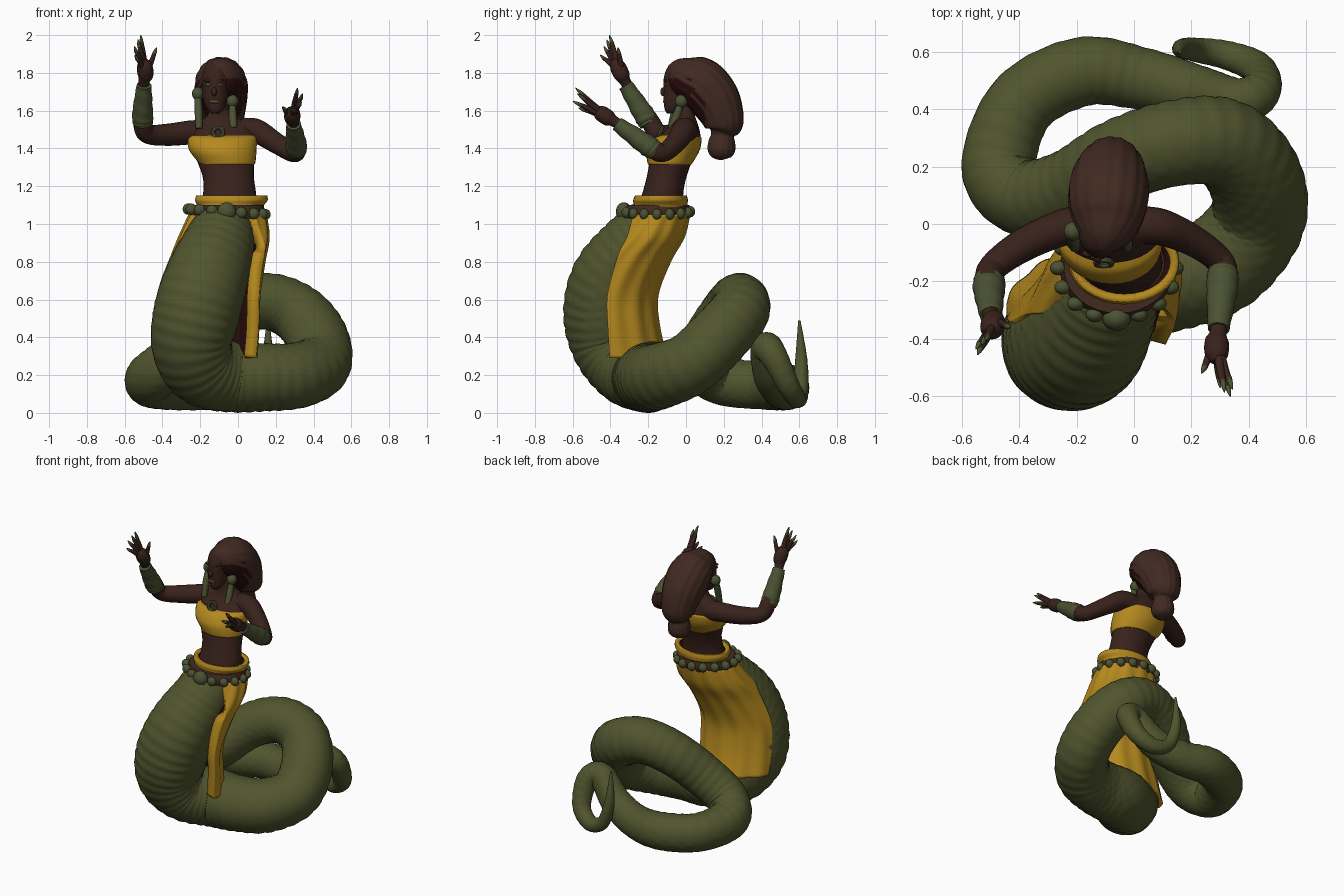
import bpy, math
from mathutils import Vector


def mat(name, r, g, b):
    m = bpy.data.materials.new(name)
    m.diffuse_color = (r, g, b, 1)
    return m


SCALE = mat("snake green", 0.08, 0.09, 0.027)
JADE = mat("jade green", 0.07, 0.084, 0.032)
SKIN = mat("brown skin", 0.04, 0.016, 0.011)
HAIR = mat("brown hair", 0.053, 0.023, 0.015)
GOLD = mat("golden cloth", 0.46, 0.25, 0.013)
MAROON = mat("dark maroon", 0.026, 0.004, 0.004)


def spline(rows, n):
    """Catmull-Rom through rows of numbers, n steps per span; yields (s, row)."""
    out, last = [], len(rows) - 1
    for k in range(last * n + 1):
        i = min(k // n, last - 1)
        t = k / n - i
        a, b, c, d = (rows[max(0, min(last, i + o))] for o in (-1, 0, 1, 2))
        out.append((k / n, [0.5 * (2 * q + (r - p) * t + (2 * p - 5 * q + 4 * r - s) * t * t
                                   + (3 * q - p - 3 * r + s) * t ** 3)
                            for p, q, r, s in zip(a, b, c, d)]))
    return out


def skin_rings(name, rings, mats, closed=True, caps=True):
    """Join rings of points into one smooth surface."""
    m = len(rings[0])
    faces = [(i * m + j, i * m + (j + 1) % m, (i + 1) * m + (j + 1) % m, (i + 1) * m + j)
             for i in range(len(rings) - 1) for j in range(m if closed else m - 1)]
    if closed and caps:
        base = (len(rings) - 1) * m
        faces += [tuple(reversed(range(m))), tuple(range(base, base + m))]
    me = bpy.data.meshes.new(name)
    me.from_pydata([tuple(p) for ring in rings for p in ring], [], faces)
    for mt in mats:
        me.materials.append(mt)
    for p in me.polygons:
        p.use_smooth = len(p.vertices) == 4
    ob = bpy.data.objects.new(name, me)
    bpy.context.collection.objects.link(ob)
    return ob


def tube(name, pts, mt, n=6, sides=16, bump=None, start=(0, -1, 0)):
    """Sweep a circle along points (x, y, z, radius)."""
    path = spline(pts, n)
    pos = [Vector(r[:3]) for _, r in path]
    rings, nrm = [], Vector(start)
    for i, (s, row) in enumerate(path):
        t = (pos[min(i + 1, len(pos) - 1)] - pos[max(i - 1, 0)]).normalized()
        nrm = nrm - t * nrm.dot(t)
        if nrm.length < 1e-4:
            nrm = t.orthogonal()
        nrm.normalize()
        side = t.cross(nrm)
        ring = []
        for j in range(sides):
            a = math.tau * j / sides
            r = max(row[3], 0.002) * (1 + (bump(s, a) if bump else 0))
            ring.append(pos[i] + (nrm * math.cos(a) + side * math.sin(a)) * r)
        rings.append(ring)
    return skin_rings(name, rings, [mt])


def loft(name, rows, mats, n=5, sides=32, pleat=0.0, caps=True, thick=0.0):
    """Stack ellipses (z, cx, cy, rx, ry[, start angle, end angle]) upwards."""
    is_open = len(rows[0]) == 7
    rings = []
    for _, r in spline(rows, n):
        a0, a1 = (r[5], r[6]) if is_open else (0, 360)
        ring = []
        for j in range(sides):
            a = math.radians(a0 + (a1 - a0) * j / (sides - 1 if is_open else sides))
            k = 1 + pleat * math.sin(a * 13)
            ring.append((r[1] + r[3] * k * math.cos(a), r[2] + r[4] * k * math.sin(a), r[0]))
        rings.append(ring)
    ob = skin_rings(name, rings, mats, not is_open, caps)
    if thick:
        mod = ob.modifiers.new("thickness", "SOLIDIFY")
        mod.thickness, mod.offset = thick, -1
        mod.material_offset = 1
    return ob


def ball(name, loc, scale, mt):
    bpy.ops.mesh.primitive_uv_sphere_add(segments=20, ring_count=12, radius=1, location=loc)
    ob = bpy.context.object
    ob.name, ob.scale = name, scale
    ob.data.materials.append(mt)
    for p in ob.data.polygons:
        p.use_smooth = True
    return ob


# snake body: belly plates on the front side, fine scales elsewhere
def snake_bump(s, a):
    if math.cos(a) > 0.25:
        return 0.03 * abs(math.sin(math.pi * 3.5 * s)) * min(1, (math.cos(a) - 0.25) * 3)
    return 0.012 * math.sin(a * 12) * math.sin(math.tau * 3 * s)


tube("snake_body", [
    (-.06, -.14, 1.05, .125), (-.075, -.175, .985, .163), (-.11, -.27, .87, .195),
    (-.17, -.385, .7, .22), (-.222, -.418, .52, .227), (-.245, -.388, .36, .212),
    (-.185, -.3, .24, .2), (-.04, -.21, .195, .188), (.14, -.19, .19, .178),
    (.31, -.13, .2, .172), (.43, .02, .26, .165), (.415, .17, .4, .163),
    (.31, .28, .53, .155), (.14, .28, .59, .148), (-.05, .22, .53, .143),
    (-.22, .12, .38, .138), (-.38, .09, .25, .133), (-.47, .2, .17, .13),
    (-.39, .42, .14, .122), (-.18, .53, .135, .12), (.03, .505, .135, .108),
    (.22, .455, .2, .097), (.36, .425, .34, .083), (.44, .465, .3, .071),
    (.43, .54, .15, .058), (.33, .585, .075, .05), (.22, .605, .12, .042),
    (.165, .61, .28, .032), (.16, .6, .49, .006)],
    SCALE, n=14, sides=56, bump=snake_bump)

# torso and neck
loft("torso", [
    (1.05, -.06, -.14, .16, .13), (1.15, -.045, -.125, .142, .11), (1.24, -.05, -.105, .135, .105),
    (1.33, -.065, -.08, .15, .112), (1.41, -.075, -.05, .168, .125), (1.48, -.08, -.025, .17, .1),
    (1.53, -.085, -.01, .145, .072), (1.57, -.092, -.01, .075, .058), (1.62, -.1, -.015, .05, .052),
    (1.68, -.105, -.02, .05, .05)], [SKIN])

# chest cloth
loft("chest_band", [
    (1.315, -.058, -.085, .145, .114), (1.33, -.06, -.083, .153, .122),
    (1.39, -.08, -.068, .178, .14), (1.45, -.084, -.045, .184, .128),
    (1.468, -.08, -.034, .172, .104)], [GOLD])

# waistband with flared lip, belt and beads
loft("waistband", [
    (1.07, -.045, -.14, .175, .15), (1.1, -.04, -.135, .178, .142),
    (1.125, -.035, -.135, .192, .145), (1.15, -.033, -.133, .188, .138)],
    [GOLD, MAROON], caps=False, thick=.03)
loft("belt", [(1.03, -.06, -.155, .193, .17), (1.065, -.058, -.153, .2, .175),
              (1.1, -.055, -.148, .19, .163)], [HAIR])
for i in range(16):
    a = math.tau * i / 16 - math.pi / 2
    x, y = -.06 + .203 * math.cos(a), -.153 + .176 * math.sin(a)
    r = .05 if i == 0 else .03
    ball("belt_bead", (x, y, 1.065 - .07 * (x + .06)), (r, r * .85, r), JADE)

# open-fronted skirt, its thick folded edges meeting the snake body
loft("skirt", [
    (.29, -.185, -.385, .285, .285, -4, 158), (.45, -.175, -.405, .285, .265, -2, 162),
    (.62, -.16, -.4, .276, .25, -4, 166), (.8, -.112, -.315, .255, .232, -14, 180),
    (.93, -.075, -.21, .24, .2, -32, 208), (1.05, -.055, -.15, .205, .17, -48, 225)],
    [GOLD, MAROON], n=6, sides=110, pleat=.018, thick=.065)

# head and face
loft("head", [
    (1.585, -.12, -.08, .018, .02), (1.605, -.12, -.068, .042, .044),
    (1.65, -.121, -.048, .06, .07), (1.71, -.121, -.038, .069, .08),
    (1.77, -.119, -.035, .071, .083), (1.825, -.117, -.03, .06, .07),
    (1.86, -.115, -.03, .025, .03)], [SKIN])
ball("nose", (-.126, -.118, 1.7), (.014, .018, .024), SKIN)
ball("mouth", (-.126, -.111, 1.648), (.03, .012, .01), JADE)
for x in (-.158, -.096):
    ball("eye", (x, -.105, 1.738), (.016, .011, .009), JADE)
    ball("brow", (x, -.102, 1.76), (.022, .013, .008), SKIN)

# swept-back hair with a tied knot at the end; its underside is dark
hair = tube("hair", [
    (-.112, -.095, 1.83, .012), (-.105, -.06, 1.815, .068), (-.095, .0, 1.78, .112),
    (-.09, .08, 1.74, .135), (-.085, .15, 1.66, .13), (-.08, .19, 1.575, .112),
    (-.08, .2, 1.51, .095), (-.08, .195, 1.475, .06), (-.08, .19, 1.435, .068),
    (-.08, .187, 1.39, .07), (-.08, .185, 1.355, .05), (-.08, .185, 1.338, .004)],
    HAIR, n=6, sides=72, start=(0, 0, 1),
    bump=lambda s, a: .04 * abs(math.sin(a * 8)) * min(1, s / 2))
hair.data.materials.append(MAROON)
for p in hair.data.polygons:
    if 1.5 < p.center.z < 1.77 and p.center.y < .1 and p.normal.dot(Vector((0, -.75, -.66))) > .4:
        p.material_index = 1

# earrings with hanging bars, and a pendant
for x, z in ((-.212, 1.69), (-.03, 1.65)):
    ball("earring", (x, -.025, z), (.032, .033, .035), JADE)
    tube("earring_bar", [(x, -.03, z - .02, .018), (x + .003, -.055, z - .09, .022),
                         (x + .006, -.08, 1.505, .019)], JADE, sides=10)
bpy.ops.mesh.primitive_torus_add(location=(-.105, -.135, 1.485), rotation=(1.2, 0, 0),
                                 major_radius=.027, minor_radius=.011,
                                 major_segments=20, minor_segments=8)
pendant = bpy.context.object
pendant.name = "pendant"
pendant.data.materials.append(JADE)

# arms: shoulder to palm, bracer, then clawed fingers by their tip points
arms = {
    "raised": ([(-.15, -.005, 1.48, .066), (-.24, -.01, 1.485, .064), (-.38, -.07, 1.472, .058),
                (-.485, -.145, 1.48, .05), (-.505, -.2, 1.56, .048), (-.5, -.31, 1.735, .029),
                (-.49, -.34, 1.79, .042), (-.495, -.365, 1.84, .04), (-.5, -.38, 1.87, .018)],
               [(-.5, -.195, 1.53, .05), (-.505, -.22, 1.575, .056), (-.498, -.32, 1.735, .039)],
               [(-.515, -.405, 2.0), (-.53, -.42, 1.975), (-.55, -.435, 1.94),
                (-.545, -.455, 1.895), (-.43, -.36, 1.935)]),
    "lowered": ([(-.0, -.005, 1.485, .066), (.09, -.01, 1.495, .064), (.2, -.055, 1.43, .055),
                 (.295, -.125, 1.375, .048), (.31, -.19, 1.41, .048), (.295, -.36, 1.53, .028),
                 (.288, -.41, 1.56, .042), (.288, -.455, 1.59, .04), (.29, -.48, 1.61, .018)],
                [(.308, -.16, 1.385, .05), (.308, -.21, 1.42, .056), (.294, -.365, 1.53, .038)],
                [(.315, -.585, 1.72), (.343, -.575, 1.69), (.335, -.6, 1.65),
                 (.3, -.57, 1.615), (.235, -.52, 1.62)])}
for side, (arm, bracer, tips) in arms.items():
    tube(side + "_arm", arm, SKIN, n=6, sides=20)
    tube(side + "_bracer", bracer, JADE, n=12, sides=24,
         bump=lambda s, a: .03 * math.sin(s * 16 + a))
    palm = Vector(arm[-3][:3])
    axis = (Vector(arm[-2][:3]) - Vector(arm[-4][:3])).normalized()
    for k, tip in enumerate(tips):
        tip = Vector(tip)
        root = palm + (tip - palm) * .12
        bend = palm.lerp(tip, .5) + axis * (.012 if k < 4 else -.008)
        end = palm.lerp(tip, .82)
        tube(side + "_finger", [(*root, .018), (*bend, .0145), (*end, .0105)], SKIN, n=4, sides=10)
        tube(side + "_claw", [(*palm.lerp(tip, .78), .0115), (*palm.lerp(tip, .9), .008),
                              (*tip, .002)], JADE, n=3, sides=8)
